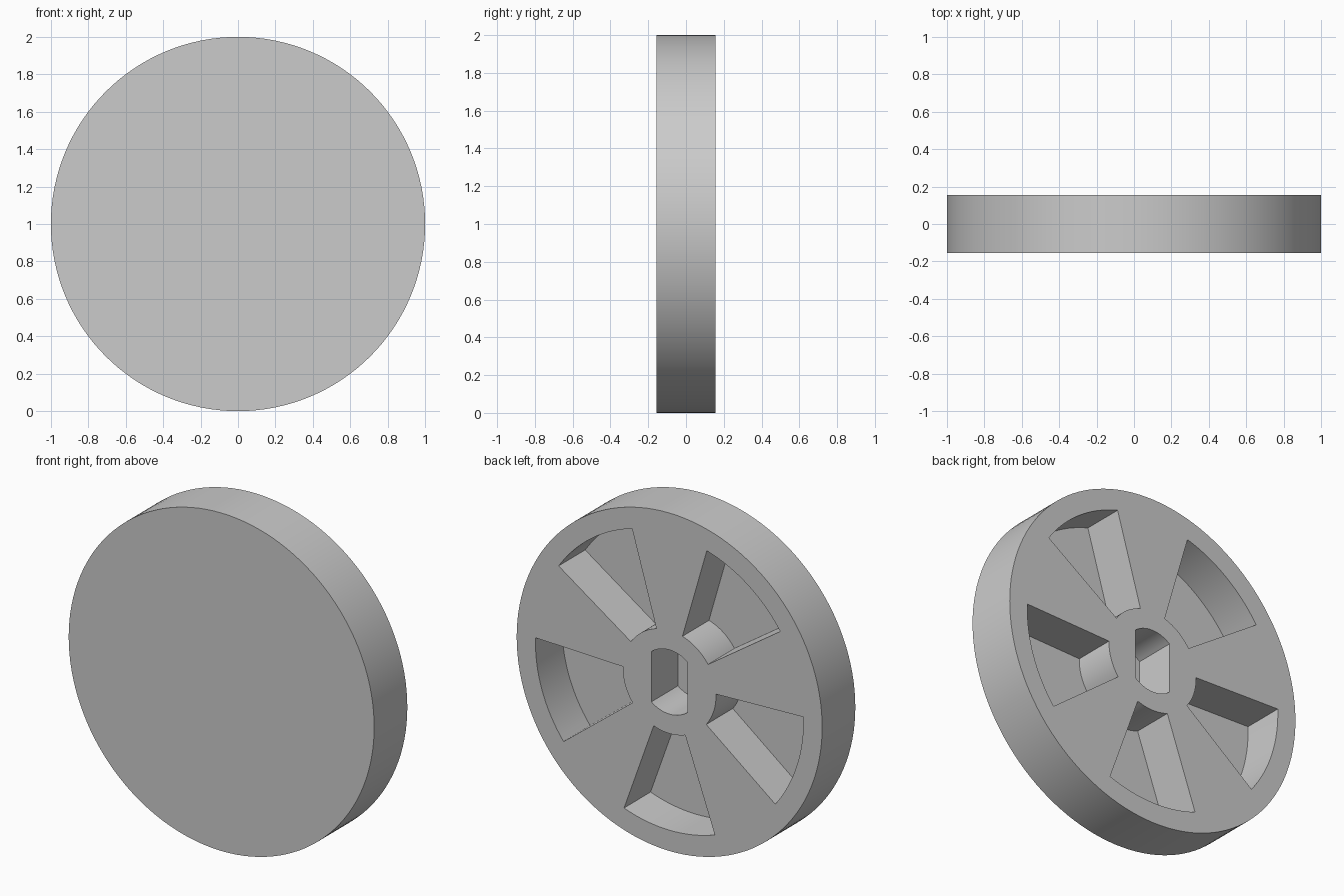
import bpy, bmesh, math

cube = bpy.data.objects.get("Cube")
if cube:
    bpy.data.objects.remove(cube, do_unlink=True)

HALF = 0.155      # half the wheel thickness
FLOOR = -0.093    # y of the recess floors
CENTRE_Z = 1.0


def material(name, rgb):
    mat = bpy.data.materials.new(name)
    mat.use_nodes = True
    colour = (*rgb, 1.0)
    mat.diffuse_color = colour
    mat.node_tree.nodes["Principled BSDF"].inputs["Base Color"].default_value = colour
    return mat


def arc(radius, start, end, steps):
    """Points (x, z) along an arc, angles in degrees, both ends included."""
    angles = [math.radians(start + (end - start) * i / steps) for i in range(steps + 1)]
    return [(radius * math.cos(a), radius * math.sin(a)) for a in angles]


def prism(name, outlines, y0, y1):
    """Extrude closed (x, z) outlines along y into one object."""
    bm = bmesh.new()
    for outline in outlines:
        face = bm.faces.new([bm.verts.new((x, y0, z + CENTRE_Z)) for x, z in outline])
        moved = bmesh.ops.extrude_face_region(bm, geom=[face])["geom"]
        verts = [v for v in moved if isinstance(v, bmesh.types.BMVert)]
        bmesh.ops.translate(bm, verts=verts, vec=(0, y1 - y0, 0))
    bmesh.ops.recalc_face_normals(bm, faces=bm.faces)
    mesh = bpy.data.meshes.new(name)
    bm.to_mesh(mesh)
    bm.free()
    obj = bpy.data.objects.new(name, mesh)
    bpy.context.collection.objects.link(obj)
    return obj


# Solid disc
wheel = prism("wheel", [arc(1.0, 0, 360, 128)[:-1]], -HALF, HALF)

# Five wedge pockets between the spokes
pockets = []
for i in range(5):
    mid = 54 + 72 * i
    pockets.append(arc(0.877, mid - 19.8, mid + 19.8, 16) + arc(0.305, mid + 19.8, mid - 19.8, 16))

# Axle bore with two flat sides
bore_r, flat_x = 0.19, 0.118
flat = math.degrees(math.acos(flat_x / bore_r))
bore = arc(bore_r, flat, 180 - flat, 16) + arc(bore_r, 180 + flat, 360 - flat, 16)

# Cut the recesses into the back face
cutter = prism("recess_cutter", pockets + [bore], FLOOR, HALF + 0.1)
cutter.hide_render = True
cut = wheel.modifiers.new("recesses", "BOOLEAN")
cut.operation = "DIFFERENCE"
cut.solver = "EXACT"
cut.object = cutter
depsgraph = bpy.context.evaluated_depsgraph_get()
wheel_mesh = bpy.data.meshes.new_from_object(wheel.evaluated_get(depsgraph))
wheel.modifiers.clear()
wheel.data = wheel_mesh
bpy.data.objects.remove(cutter, do_unlink=True)

wheel.data.materials.clear()
wheel.data.materials.append(material("light grey", (0.6, 0.6, 0.6)))

# Smooth curved walls, crisp edges
bpy.ops.object.select_all(action="DESELECT")
wheel.select_set(True)
bpy.context.view_layer.objects.active = wheel
bpy.ops.object.shade_smooth_by_angle(angle=math.radians(30))
